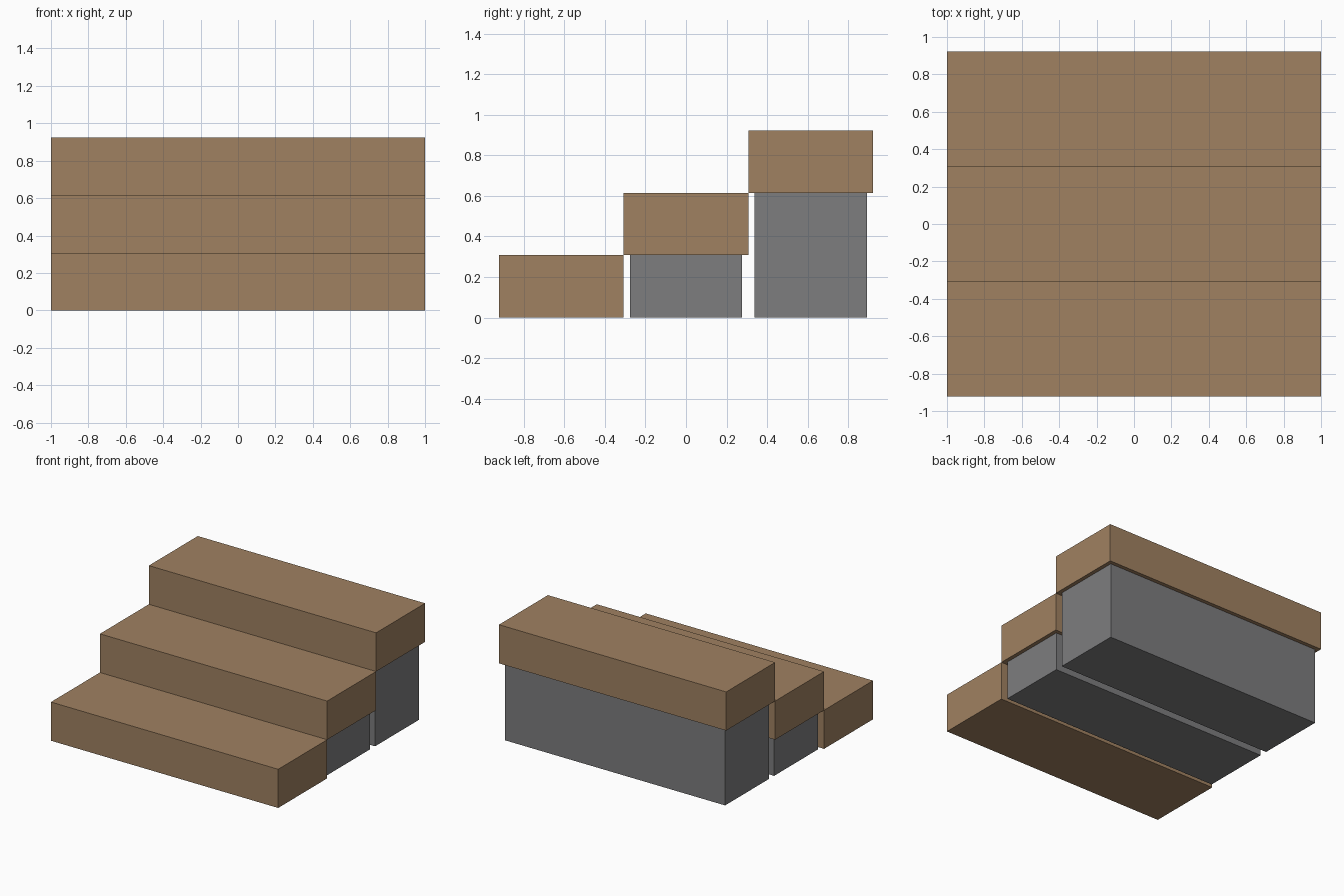
import bpy

cube = bpy.data.objects.get("Cube")
if cube:
    bpy.data.objects.remove(cube, do_unlink=True)


def material(name, rgb):
    mat = bpy.data.materials.new(name)
    mat.use_nodes = True
    mat.diffuse_color = (*rgb, 1)
    bsdf = next(n for n in mat.node_tree.nodes if n.type == "BSDF_PRINCIPLED")
    bsdf.inputs["Base Color"].default_value = (*rgb, 1)
    return mat


def box(name, size, center, mat):
    bpy.ops.mesh.primitive_cube_add(size=1, location=center)
    obj = bpy.context.object
    obj.name = name
    obj.scale = size
    bpy.ops.object.transform_apply(location=False, rotation=False, scale=True)
    obj.data.materials.append(mat)


wood = material("brown wood", (0.35, 0.22, 0.12))
stone = material("grey support", (0.205, 0.205, 0.21))

WIDTH = 2.0
DEPTH = WIDTH * 4 / 13
RISE = DEPTH / 2
INSET = 0.031

for i, label in enumerate(("lower", "middle", "upper")):
    y = (i - 1) * DEPTH
    base = i * RISE
    # Wooden step
    box(f"{label}_step", (WIDTH, DEPTH, RISE), (0, y, base + RISE / 2), wood)
    # Inset support block under each raised step
    if i:
        box(f"{label}_support",
            (WIDTH - 2 * INSET, DEPTH - 2 * INSET, base),
            (0, y, base / 2), stone)
